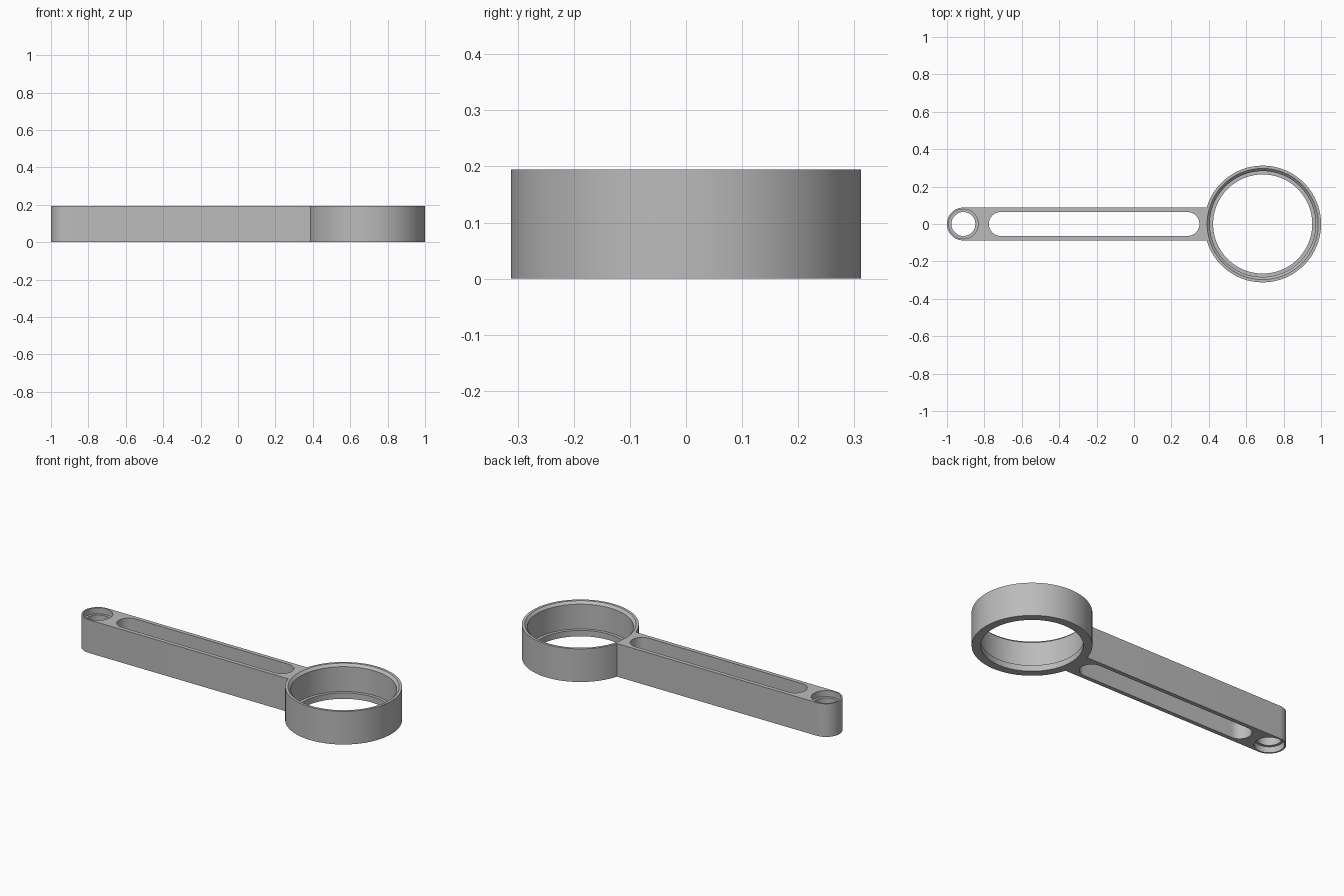
import bpy, bmesh, math

if "Cube" in bpy.data.objects:
    bpy.data.objects.remove(bpy.data.objects["Cube"])

HEIGHT = 0.195
RING_X, RING_R = 0.688, 0.312
END_X, ARM_R = -0.912, 0.088
SLOT_R = 0.064

grey = bpy.data.materials.new("mid grey")
grey.use_nodes = True
grey.diffuse_color = (0.5, 0.5, 0.5, 1)
grey.node_tree.nodes["Principled BSDF"].inputs["Base Color"].default_value = (0.5, 0.5, 0.5, 1)


def make_object(name, bm):
    bmesh.ops.recalc_face_normals(bm, faces=bm.faces)
    mesh = bpy.data.meshes.new(name)
    bm.to_mesh(mesh)
    bm.free()
    mesh.materials.append(grey)
    obj = bpy.data.objects.new(name, mesh)
    bpy.context.collection.objects.link(obj)
    return obj


def turned(name, x, profile, sides=96):
    """Solid of revolution about a vertical axis, from (radius, z) pairs."""
    bm = bmesh.new()
    rings = []
    for r, z in profile:
        angles = [2 * math.pi * i / sides for i in range(sides)]
        rings.append([bm.verts.new((x + r * math.cos(a), r * math.sin(a), z)) for a in angles])
    for low, high in zip(rings, rings[1:]):
        for i in range(sides):
            j = (i + 1) % sides
            bm.faces.new((low[i], low[j], high[j], high[i]))
    bm.faces.new(rings[0])
    bm.faces.new(rings[-1])
    return make_object(name, bm)


def bar(name, x0, x1, r, z0, z1, round_right=True, steps=24):
    """Upright bar with a round left end and a round or square right end."""
    half = [math.pi * i / steps for i in range(steps + 1)]
    points = [(x0 - r * math.sin(a), r * math.cos(a)) for a in half]
    if round_right:
        points += [(x1 + r * math.sin(a), -r * math.cos(a)) for a in half]
    else:
        points += [(x1, -r), (x1, r)]
    bm = bmesh.new()
    base = bm.faces.new([bm.verts.new((x, y, z0)) for x, y in points])
    top = bmesh.ops.extrude_face_region(bm, geom=[base])["geom"]
    verts = [v for v in top if isinstance(v, bmesh.types.BMVert)]
    bmesh.ops.translate(bm, vec=(0, 0, z1 - z0), verts=verts)
    return make_object(name, bm)


# Solid arm joined to the large round head
body = bar("ring_arm", END_X, RING_X - 0.2, ARM_R, 0, HEIGHT, round_right=False)
head = turned("head_blank", RING_X, [(RING_R, 0), (RING_R, HEIGHT)], 128)

# Head bore: bottom lip, straight wall, chamfered top edge
bore = turned("bore_cutter", RING_X, [
    (0.265, -0.1), (0.265, 0.035), (0.283, 0.035), (0.283, HEIGHT - 0.014),
    (0.297, HEIGHT), (0.297, HEIGHT + 0.1)], 128)

# Pivot hole: counterbored from both sides
pivot = turned("pivot_cutter", END_X, [
    (0.079, -0.1), (0.079, 0.035), (0.064, 0.035), (0.064, HEIGHT - 0.035),
    (0.079, HEIGHT - 0.035), (0.079, HEIGHT + 0.1)], 64)

# Long slot through the arm
slot = bar("slot_cutter", -0.776 + SLOT_R, 0.35 - SLOT_R, SLOT_R, -0.1, HEIGHT + 0.1)

tools = [(head, 'UNION'), (bore, 'DIFFERENCE'), (pivot, 'DIFFERENCE'), (slot, 'DIFFERENCE')]
for tool, operation in tools:
    mod = body.modifiers.new(tool.name, 'BOOLEAN')
    mod.object, mod.operation, mod.solver = tool, operation, 'EXACT'
    tool.hide_render = True

# Bake the cuts and drop the cutters
depsgraph = bpy.context.evaluated_depsgraph_get()
baked = bpy.data.meshes.new_from_object(body.evaluated_get(depsgraph))
body.modifiers.clear()
body.data = baked
body.data.materials.clear()
body.data.materials.append(grey)
for tool, _ in tools:
    bpy.data.objects.remove(tool)

# Smooth curved walls, sharp rims
bpy.ops.object.select_all(action='DESELECT')
body.select_set(True)
bpy.context.view_layer.objects.active = body
bpy.ops.object.shade_smooth_by_angle(angle=math.radians(30))
